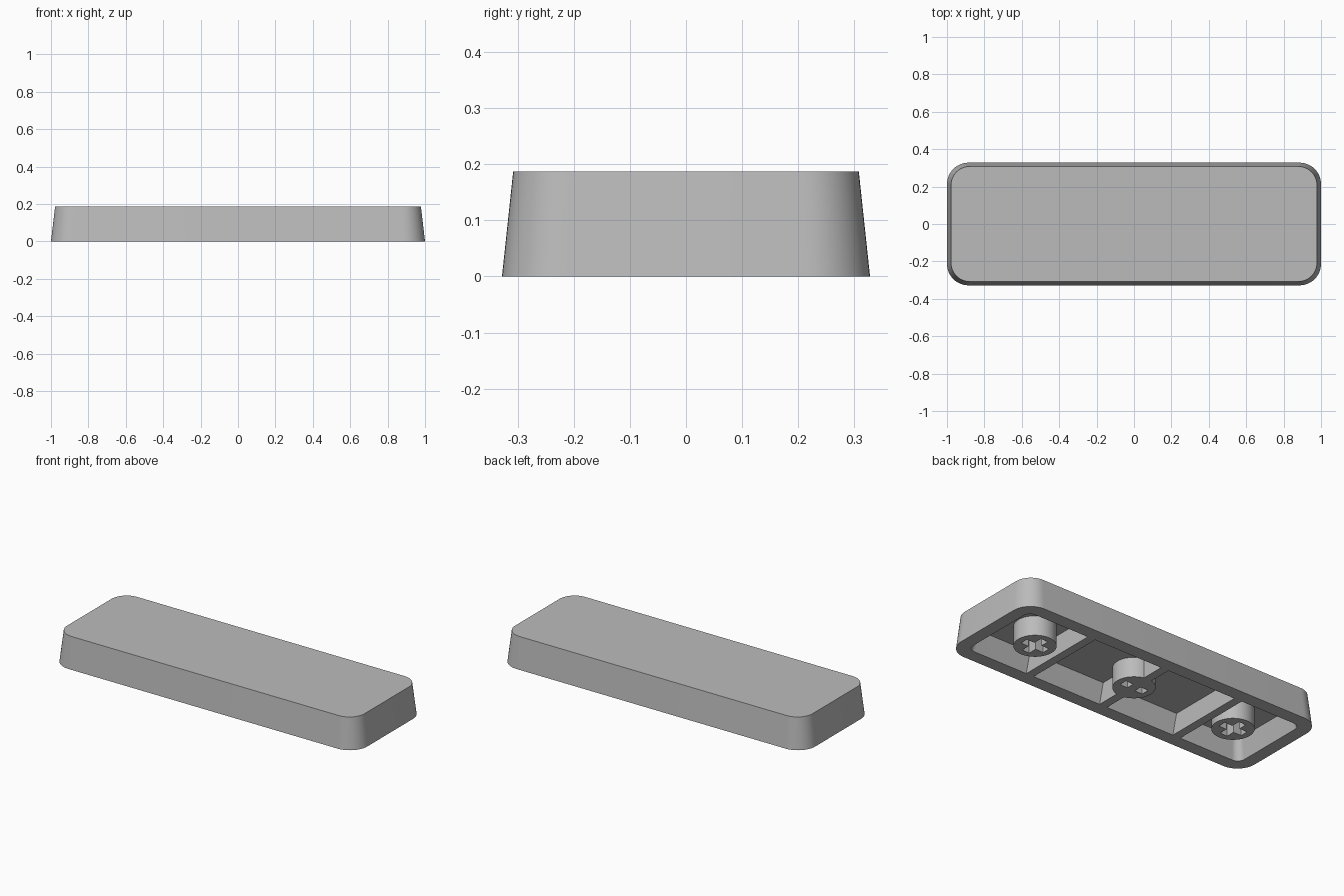
import bpy, bmesh
from math import cos, sin, pi, radians

old = bpy.data.objects.get("Cube")
if old:
    bpy.data.objects.remove(old, do_unlink=True)

HEIGHT, CEILING = 0.187, 0.117
INNER_Y, CEILING_Y = 0.25, 0.22
RIB = 0.025      # half thickness of a rib

grey = bpy.data.materials.new("grey plastic")
grey.use_nodes = True
grey.diffuse_color = (0.5, 0.5, 0.5, 1)
grey.node_tree.nodes["Principled BSDF"].inputs["Base Color"].default_value = grey.diffuse_color


def finish(obj):
    obj.data.materials.clear()
    obj.data.materials.append(grey)
    bpy.ops.object.select_all(action="DESELECT")
    obj.select_set(True)
    bpy.context.view_layer.objects.active = obj
    bpy.ops.object.shade_smooth_by_angle(angle=radians(30))


def loft(name, rings):
    """Skin a stack of equal point rings and cap both ends."""
    bm = bmesh.new()
    loops = [[bm.verts.new(p) for p in ring] for ring in rings]
    for a, b in zip(loops, loops[1:]):
        for i in range(len(a)):
            j = (i + 1) % len(a)
            bm.faces.new((a[i], a[j], b[j], b[i]))
    bm.faces.new(loops[0])
    bm.faces.new(loops[-1])
    bmesh.ops.recalc_face_normals(bm, faces=bm.faces)
    mesh = bpy.data.meshes.new(name)
    bm.to_mesh(mesh)
    bm.free()
    obj = bpy.data.objects.new(name, mesh)
    bpy.context.collection.objects.link(obj)
    finish(obj)


def rounded(hx, hy, r, z, steps=12):
    corners = ((1, 1), (-1, 1), (-1, -1), (1, -1))
    return [(sx * (hx - r) + r * cos((k + s / steps) * pi / 2),
             sy * (hy - r) + r * sin((k + s / steps) * pi / 2), z)
            for k, (sx, sy) in enumerate(corners) for s in range(steps + 1)]


def rectangle(x, hx, hy, z):
    return [(x + sx * hx, sy * hy, z) for sx, sy in ((1, 1), (-1, 1), (-1, -1), (1, -1))]


def stem(name, x):
    """Round post with a cross-shaped socket."""
    curve = bpy.data.curves.new(name, "CURVE")
    curve.dimensions = "2D"
    curve.fill_mode = "BOTH"
    curve.extrude = CEILING / 2
    circle = [(0.113 * cos(a * pi / 24), 0.113 * sin(a * pi / 24)) for a in range(48)]
    arm, half = 0.076, 0.024
    cross = []
    for k in range(4):
        c, s = round(cos(k * pi / 2)), round(sin(k * pi / 2))
        for u, v in ((arm, -half), (arm, half), (half, half)):
            cross.append((u * c - v * s, u * s + v * c))
    for outline in (circle, cross):
        spline = curve.splines.new("POLY")
        spline.points.add(len(outline) - 1)
        for point, (u, v) in zip(spline.points, outline):
            point.co = (u, v, 0, 1)
        spline.use_cyclic_u = True
    obj = bpy.data.objects.new(name, curve)
    bpy.context.collection.objects.link(obj)
    obj.location = (x, 0, CEILING / 2)
    bpy.ops.object.select_all(action="DESELECT")
    obj.select_set(True)
    bpy.context.view_layer.objects.active = obj
    bpy.ops.object.convert(target="MESH")
    finish(bpy.context.view_layer.objects.active)


# Tapered hollow shell, open underneath
loft("shell", [rounded(0.978, 0.308, 0.1, HEIGHT), rounded(1, 0.328, 0.115, 0),
               rounded(0.925, INNER_Y, 0.045, 0), rounded(0.895, CEILING_Y, 0.04, CEILING)])

# Cross ribs and socket stems
for side, x in (("left", 1), ("middle", 0), ("right", -1)):
    loft(side + "_rib", [rectangle(x * 0.5, RIB, INNER_Y, 0),
                         rectangle(x * 0.5, RIB, CEILING_Y, CEILING)])
    stem(side + "_stem", x * 0.675)
